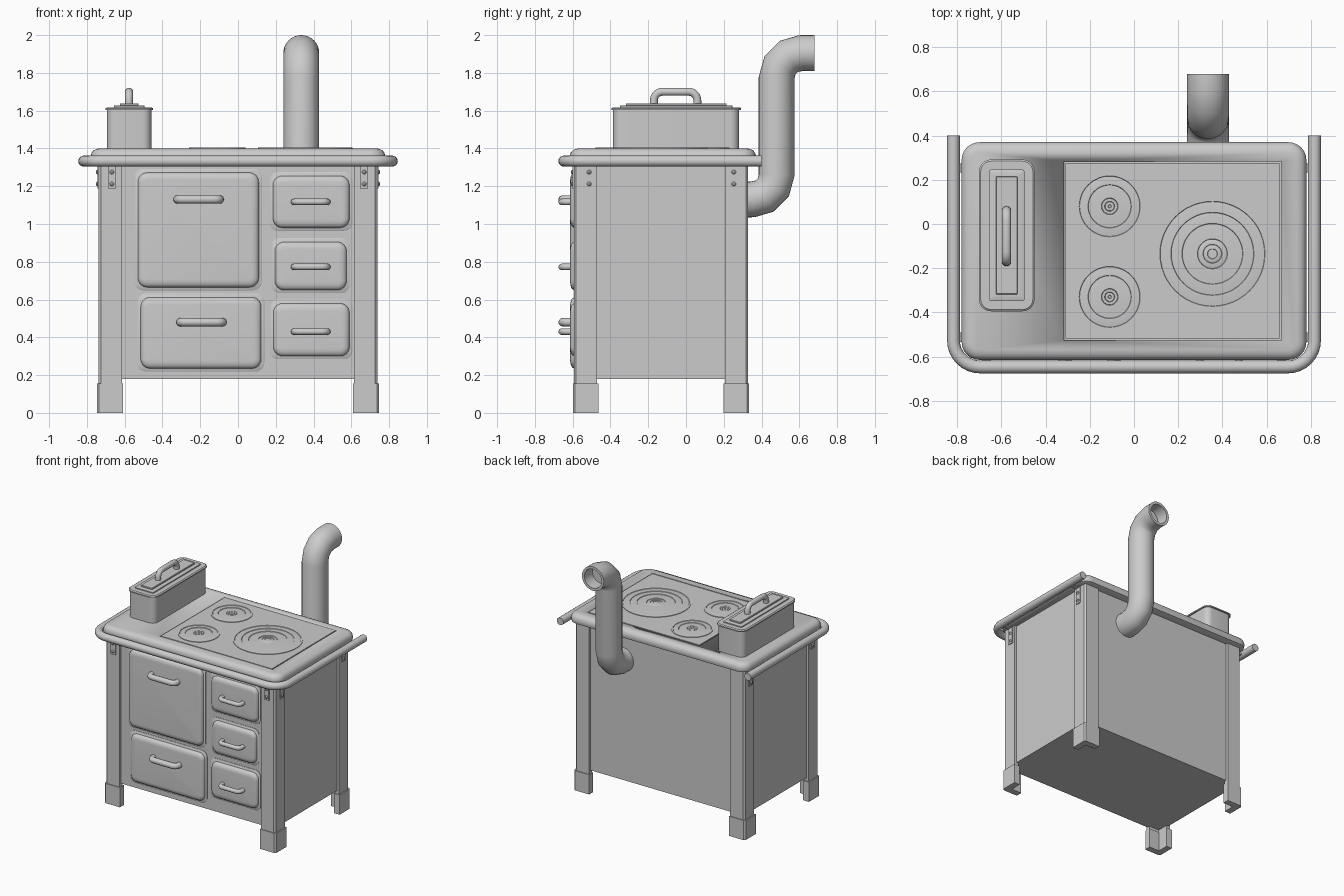
import bpy, bmesh, math
from mathutils import Vector

if "Cube" in bpy.data.objects:
    bpy.data.objects.remove(bpy.data.objects["Cube"])

metal = bpy.data.materials.new("grey metal")
metal.use_nodes = True
grey = (0.6, 0.6, 0.6, 1)
metal.diffuse_color = grey
metal.node_tree.nodes["Principled BSDF"].inputs["Base Color"].default_value = grey

MID_Y = -0.1325      # middle of the cabinet, front to back
FRONT = -0.58        # cabinet front face
TOP = 1.4            # cooking surface


def finish(name, bm, angle=35):
    bmesh.ops.recalc_face_normals(bm, faces=bm.faces)
    mesh = bpy.data.meshes.new(name)
    bm.to_mesh(mesh)
    bm.free()
    mesh.materials.append(metal)
    ob = bpy.data.objects.new(name, mesh)
    bpy.context.collection.objects.link(ob)
    bpy.ops.object.select_all(action='DESELECT')
    ob.select_set(True)
    bpy.context.view_layer.objects.active = ob
    bpy.ops.object.shade_smooth_by_angle(angle=math.radians(angle))
    return ob


def skin(bm, rings, cap=True, loop=False):
    """Bridge rings of points with quads."""
    rows = [[bm.verts.new(p) for p in ring] for ring in rings]
    n = len(rows[0])
    for a, b in zip(rows, rows[1:] + rows[:1] if loop else rows[1:]):
        for i in range(n):
            bm.faces.new((a[i], a[(i + 1) % n], b[(i + 1) % n], b[i]))
    if cap and not loop:
        bm.faces.new(rows[0])
        bm.faces.new(rows[-1])


def rounded(x0, x1, y0, y1, r, steps=6):
    pts = []
    corners = [(x1 - r, y1 - r), (x0 + r, y1 - r), (x0 + r, y0 + r), (x1 - r, y0 + r)]
    for q, (cx, cy) in enumerate(corners):
        for s in range(steps + 1):
            a = math.pi / 2 * (q + s / steps)
            pts.append((cx + r * math.cos(a), cy + r * math.sin(a)))
    return pts


def slab(name, rect, r, layers, front=False):
    """Rounded rectangle stacked in (inset, height) layers, upward or toward the front."""
    x0, x1, y0, y1 = rect
    bm = bmesh.new()
    rings = []
    for inset, h in layers:
        pts = rounded(x0 + inset, x1 - inset, y0 + inset, y1 - inset, max(r - inset, 0.003))
        rings.append([(x, -h, y) if front else (x, y, h) for x, y in pts])
    skin(bm, rings)
    return finish(name, bm)


def box(name, x0, x1, y0, y1, z0, z1):
    bm = bmesh.new()
    skin(bm, [[(x0, y0, z), (x1, y0, z), (x1, y1, z), (x0, y1, z)] for z in (z0, z1)])
    return finish(name, bm)


def lathe(name, centre, profile, axis='Z', n=40):
    bm = bmesh.new()
    c = Vector(centre)
    q = Vector((0, 0, 1)).rotation_difference(Vector(axis)) if axis != 'Z' else None
    rings = []
    for r, h in profile:
        ring = [Vector((r * math.cos(t), r * math.sin(t), h))
                for t in (2 * math.pi * i / n for i in range(n))]
        rings.append([c + (q @ p if q else p) for p in ring])
    skin(bm, rings)
    return finish(name, bm)


def fillet(pts, r, steps):
    """Round the inner corners of a path."""
    pts = [Vector(p) for p in pts]
    out = [pts[0]]
    for a, b, c in zip(pts, pts[1:], pts[2:]):
        u, v = (a - b).normalized(), (c - b).normalized()
        centre = b + (u + v) * r
        for s in range(steps + 1):
            t = math.pi / 2 * s / steps
            out.append(centre - v * r * math.cos(t) - u * r * math.sin(t))
    return out + [pts[-1]]


def tube(name, path, radius, n=16, bore=0, depth=0.1):
    bm = bmesh.new()
    rings = []
    for i, p in enumerate(path):
        d = (path[min(i + 1, len(path) - 1)] - path[max(i - 1, 0)]).normalized()
        side = d.orthogonal().normalized() if abs(d.x) > 0.99 else d.cross(Vector((0.001, 0.3, 1))).normalized()
        if name == "stove_pipe" or "pot" in name:
            side = Vector((1, 0, 0))
        elif "handle" in name or "rail" in name:
            side = Vector((0, 0, 1))
        up = d.cross(side)
        rings.append([(side * math.cos(t) + up * math.sin(t), p)
                      for t in (2 * math.pi * k / n for k in range(n))])
    pts = [[p + o * radius for o, p in ring] for ring in rings]
    if bore:   # hollow open end
        pts.append([p + o * bore for o, p in rings[-1]])
        pts.append([p + o * bore - d * depth for o, p in rings[-1]])
    skin(bm, pts)
    return finish(name, bm, 45)


# Cabinet
box("cabinet", -0.72, 0.72, FRONT, 0.31, 0.18, 1.345)

# Angle-section legs with thicker feet
def angle_leg(name, sx, sy, outer_x, outer_y, width, thick, z0, z1):
    prof = [(0.012, 0), (width, 0), (width, thick), (thick, thick),
            (thick, width), (0, width), (0, 0.012)]
    bm = bmesh.new()
    skin(bm, [[(sx * (outer_x - a), MID_Y + sy * (outer_y - b), z) for a, b in prof]
              for z in (z0, z1)])
    finish(name, bm, 25)

for sx, side in ((1, "left"), (-1, "right")):
    for sy, end in ((-1, "front"), (1, "back")):
        angle_leg(f"{end}_{side}_leg", sx, sy, 0.738, 0.461, 0.123, 0.035, 0.14, 1.34)
        angle_leg(f"{end}_{side}_foot", sx, sy, 0.747, 0.467, 0.137, 0.05, 0, 0.155)

# Worktop with a rolled edge and a pocket for the hot plate
worktop = slab("worktop", (-0.78, 0.78, -0.615, 0.37), 0.08,
               [(0.02, 1.325), (0.004, 1.332), (0, 1.345), (0, 1.362), (0.005, 1.378),
                (0.015, 1.39), (0.03, 1.397), (0.045, TOP)])
pocket = box("pocket_cutter", -0.317, 0.667, -0.527, 0.282, TOP - 0.012, TOP + 0.1)
cut = worktop.modifiers.new("pocket", 'BOOLEAN')
cut.object = pocket
cut.solver = 'EXACT'
pocket.hide_render = True
pocket.hide_viewport = True
box("hot_plate", -0.309, 0.659, -0.519, 0.274, TOP - 0.02, TOP)

# Burner rings
def burner(name, x, y, radii):
    prof = [(radii[0], TOP - 0.005)]
    for i, r in enumerate(radii):
        low, high = TOP + 0.0005, TOP + 0.004
        prof += [(r, high), (r - 0.012, high), (r - 0.014, low)]
    prof.append((0.008, TOP + 0.0005))
    lathe(name, (x, y, 0), prof, n=48)

burner("large_burner", 0.355, -0.135, (0.25, 0.2, 0.15, 0.08, 0.055, 0.035))
burner("back_burner", -0.11, 0.08, (0.15, 0.11, 0.05, 0.035, 0.02))
burner("front_burner", -0.11, -0.33, (0.15, 0.11, 0.05, 0.035, 0.02))

# Water tank with a stepped lid
slab("water_tank", (-0.697, -0.455, -0.39, 0.285), 0.05, [(0.004, TOP - 0.01), (0.004, 1.605)])
slab("tank_lid", (-0.702, -0.45, -0.395, 0.292), 0.055,
     [(0, 1.603), (0, 1.612), (0.008, 1.618), (0.046, 1.618), (0.046, 1.626), (0.05, 1.628),
      (0.077, 1.628), (0.077, 1.636), (0.08, 1.639)])
tube("tank_pot_handle", fillet([(-0.577, -0.17, 1.63), (-0.577, -0.17, 1.7),
                                (-0.577, 0.06, 1.7), (-0.577, 0.06, 1.63)], 0.045, 5), 0.021)

# Doors and drawers: surround, cushioned panel, bowed handle
def door(name, x0, x1, z0, z1, hx0, hx1, hz, hr):
    f = -FRONT
    slab(name + "_surround", (x0 - 0.018, x1 + 0.016, z0 - 0.016, z1 + 0.02), 0.045,
         [(0, f - 0.01), (0, f + 0.003), (0.003, f + 0.005)], True)
    slab(name, (x0, x1, z0, z1), 0.05,
         [(0, f - 0.01), (0, f + 0.01), (0.004, f + 0.02), (0.013, f + 0.028),
          (0.028, f + 0.032), (0.04, f + 0.033)], True)
    y0, y1 = FRONT - 0.02, -0.675 + hr
    a, b = hx0 + hr, hx1 - hr
    tube(name + "_handle", fillet([(a, y0, hz), (a, y1, hz), (b, y1, hz), (b, y0, hz)],
                                  0.03, 5), hr)

door("oven_door", -0.53, 0.11, 0.665, 1.272, -0.342, -0.075, 1.13, 0.022)
door("lower_drawer", -0.515, 0.123, 0.235, 0.612, -0.327, -0.06, 0.48, 0.022)
door("upper_small_door", 0.185, 0.59, 0.98, 1.255, 0.28, 0.49, 1.117, 0.017)
door("middle_small_door", 0.195, 0.575, 0.65, 0.905, 0.28, 0.49, 0.773, 0.017)
door("lower_small_door", 0.187, 0.59, 0.3, 0.58, 0.28, 0.49, 0.43, 0.017)

# Towel rail around the front and sides
tube("rail", fillet([(-0.817, 0.4, 1.333), (-0.817, -0.647, 1.333),
                     (0.817, -0.647, 1.333), (0.817, 0.4, 1.333)], 0.12, 8), 0.029)

# Rail brackets with rivets
for s, side in ((1, "left"), (-1, "right")):
    x = s * 0.668
    box(f"{side}_front_bracket", x - 0.021, x + 0.021, -0.602, -0.59, 1.188, 1.335)
    box(f"{side}_front_bracket_arm", x - 0.021, x + 0.021, -0.65, -0.59, 1.318, 1.335)
    for z in (1.275, 1.212):
        lathe(f"{side}_front_rivet", (x, -0.6, z),
              [(0.012, 0), (0.012, 0.004), (0.006, 0.01)], (0, -1, 0), 12)
    for y in (-0.513, 0.253):
        box(f"{side}_side_bracket", min(s * 0.73, s * 0.745), max(s * 0.73, s * 0.745),
            y - 0.021, y + 0.021, 1.188, 1.335)
        box(f"{side}_side_bracket_arm", min(s * 0.73, s * 0.815), max(s * 0.73, s * 0.815),
            y - 0.021, y + 0.021, 1.318, 1.335)
        for z in (1.275, 1.212):
            lathe(f"{side}_side_rivet", (s * 0.743, y, z),
                  [(0.012, 0), (0.012, 0.004), (0.006, 0.01)], (s, 0, 0), 12)

# Stove pipe with two elbows and an open end
tube("stove_pipe", fillet([(0.335, 0.29, 1.13), (0.335, 0.48, 1.13),
                           (0.335, 0.48, 1.905), (0.335, 0.68, 1.905)], 0.13, 3),
     0.095, 32, 0.075)
